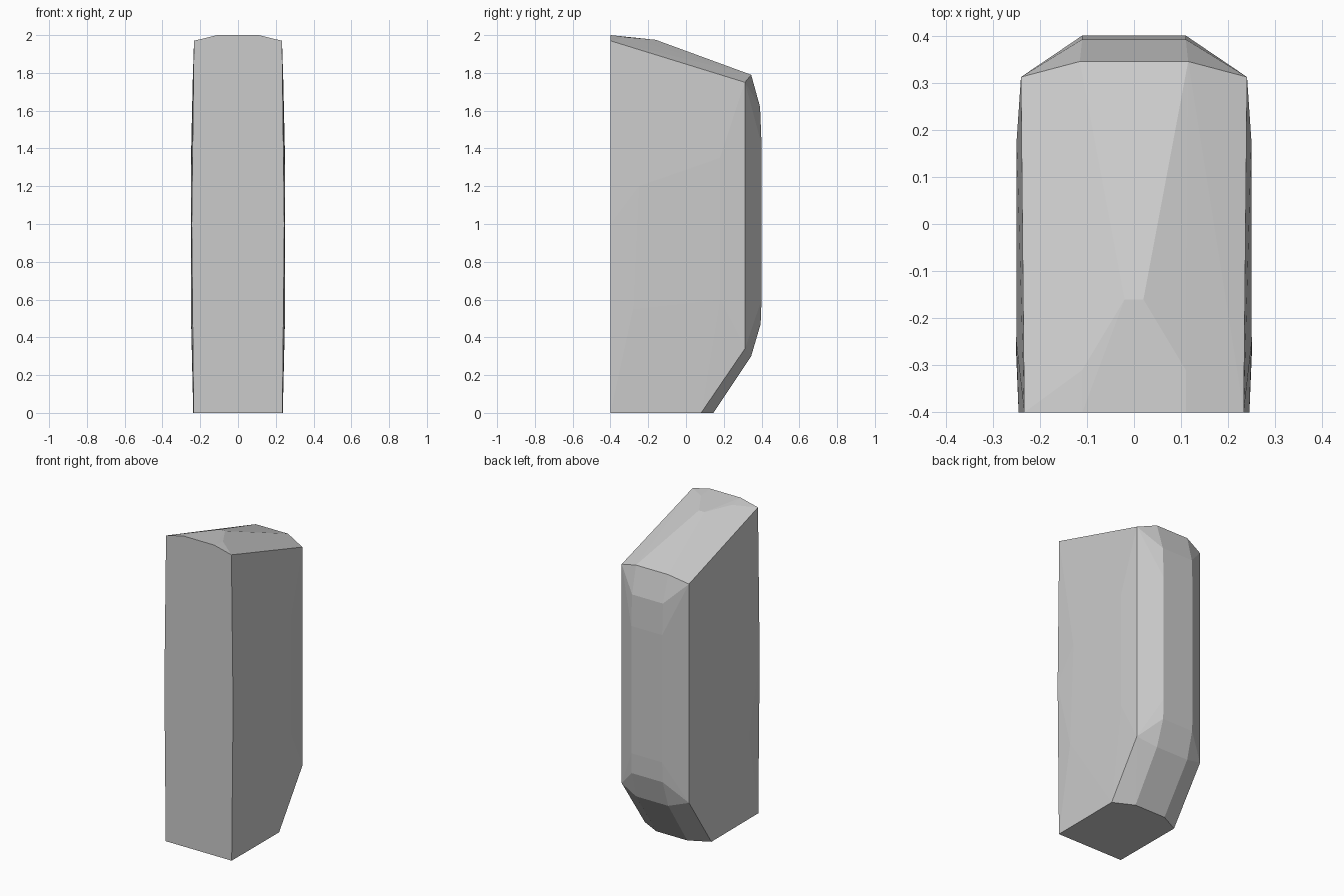
import bpy, bmesh, math

if "Cube" in bpy.data.objects:
    bpy.data.objects.remove(bpy.data.objects["Cube"])

# Centre ridge (x, y, z): bottom, rear curve, sloped top
ridge = [(0.11, 0.145, 0), (0.115, 0.345, 0.30), (0.11, 0.395, 0.47),
         (0.11, 0.40, 0.60), (0.11, 0.40, 1.42), (0.11, 0.392, 1.62),
         (0.115, 0.345, 1.79), (0.02, -0.16, 1.975), (0.11, -0.31, 1.988),
         (0.11, -0.40, 2.0)]

# Border of each side panel
side_edge = [(0.235, -0.40, 0), (0.237, 0.08, 0), (0.24, 0.312, 0.34),
             (0.24, 0.312, 1.75), (0.233, -0.40, 1.97), (0.245, -0.40, 1.0)]

# Slight outward bulge of the side panels
side_bulge = [(0.249, 0.18, 0.60), (0.249, 0.18, 1.35),
              (0.25, -0.28, 0.55), (0.25, -0.25, 1.20)]

# Convex faceted body, mirrored across x
bm = bmesh.new()
for x, y, z in ridge + side_edge + side_bulge:
    for s in (-1, 1):
        bm.verts.new((s * x, y, z))
hull = bmesh.ops.convex_hull(bm, input=bm.verts)
loose = [v for v in bm.verts if not v.link_faces]
bmesh.ops.delete(bm, geom=loose, context='VERTS')

# Merge the triangles of flat facets
bmesh.ops.dissolve_limit(bm, angle_limit=math.radians(0.3),
                         verts=bm.verts, edges=bm.edges)
bmesh.ops.recalc_face_normals(bm, faces=bm.faces)

mesh = bpy.data.meshes.new("faceted_body")
bm.to_mesh(mesh)
bm.free()
body = bpy.data.objects.new("faceted_body", mesh)
bpy.context.collection.objects.link(body)
